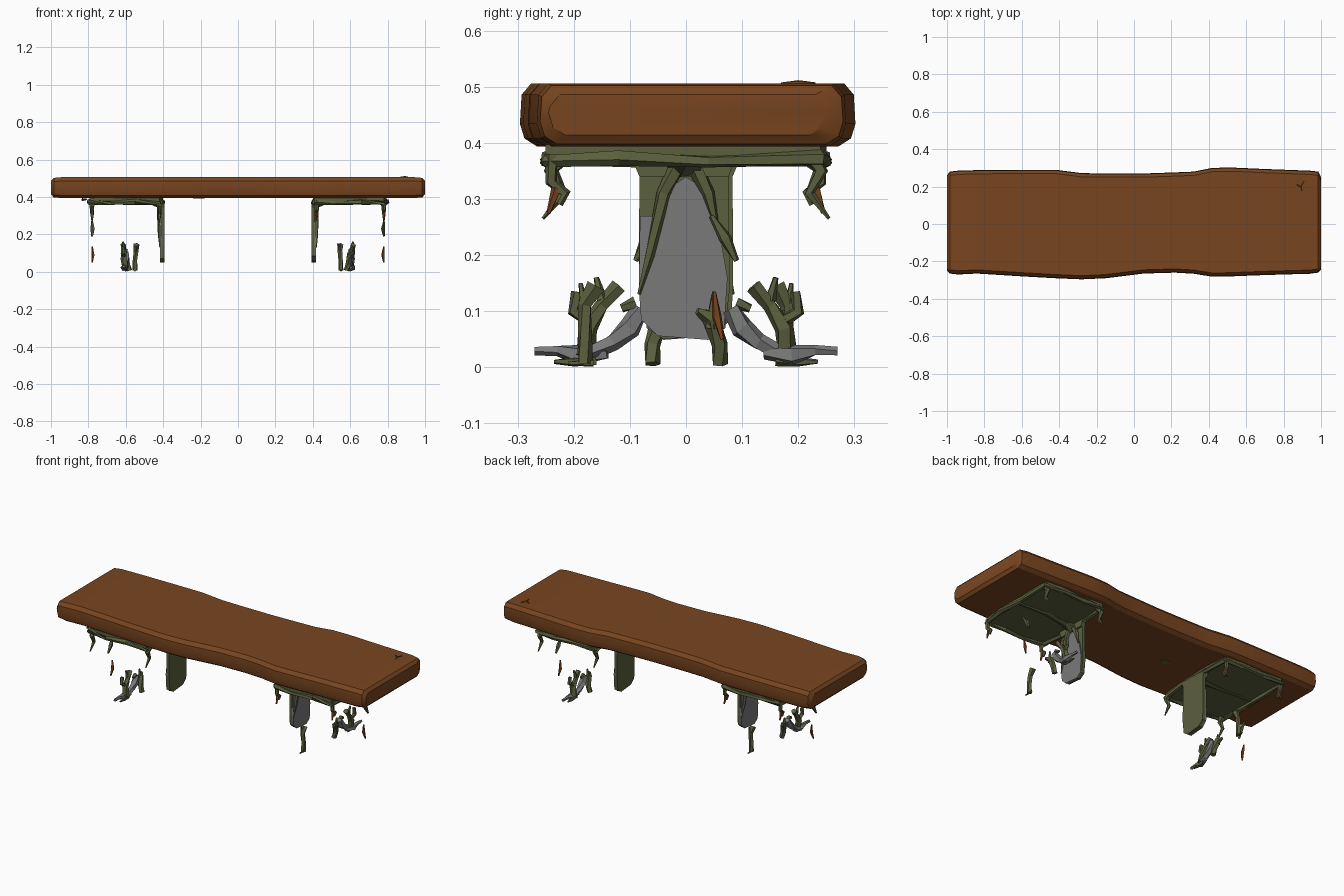
import bpy
import bmesh
import math
from mathutils import Vector

if "Cube" in bpy.data.objects:
    bpy.data.objects.remove(bpy.data.objects["Cube"])

UNIT = 0.01  # part coordinates below are in hundredths


def make_material(name, rgb):
    material = bpy.data.materials.new(name)
    material.use_nodes = True
    color = (*rgb, 1.0)
    material.diffuse_color = color
    material.node_tree.nodes["Principled BSDF"].inputs["Base Color"].default_value = color
    return material


wood = make_material("warm brown wood", (0.19, 0.06, 0.014))
moss = make_material("olive moss", (0.105, 0.115, 0.047))
stone = make_material("grey stone", (0.19, 0.195, 0.19))


def finish(name, bm, material, smooth=False):
    bmesh.ops.recalc_face_normals(bm, faces=bm.faces)
    mesh = bpy.data.meshes.new(name)
    bm.to_mesh(mesh)
    bm.free()
    mesh.materials.append(material)
    obj = bpy.data.objects.new(name, mesh)
    bpy.context.collection.objects.link(obj)
    if smooth:
        bpy.ops.object.select_all(action="DESELECT")
        obj.select_set(True)
        bpy.context.view_layer.objects.active = obj
        bpy.ops.object.shade_smooth_by_angle(angle=math.radians(25))
    return obj


def loft(rings):
    """Bridge a row of equal closed rings and cap both ends."""
    bm = bmesh.new()
    rows = [[bm.verts.new(point) for point in ring] for ring in rings]
    count = len(rows[0])
    for near, far in zip(rows, rows[1:]):
        for i in range(count):
            j = (i + 1) % count
            bm.faces.new((near[i], near[j], far[j], far[i]))
    bm.faces.new(rows[0])
    bm.faces.new(rows[-1])
    return bm


def strand(name, side, path, radii, material, sides=5, flatten=1.0):
    """Faceted tapering shard along a path; side = -1 turns it half round."""
    points = [Vector((side * x, side * y, z)) * UNIT for x, y, z in path]
    rings = []
    for i, (point, radius) in enumerate(zip(points, radii)):
        along = (points[min(i + 1, len(points) - 1)] - points[max(i - 1, 0)]).normalized()
        helper = Vector((1, 0, 0)) if abs(along.x) < 0.8 else Vector((0, 0, 1))
        across = along.cross(helper).normalized()
        depth = along.cross(across)
        ring = []
        for k in range(sides):
            angle = math.tau * k / sides + i * 0.3
            offset = across * math.cos(angle) + depth * math.sin(angle) * flatten
            ring.append(point + offset * radius * UNIT)
        rings.append(ring)
    return finish(name, loft(rings), material)


def plate(name, side, outline, start, end, axis, material):
    """Extrude a flat outline along x (outline y, z) or along z (outline x, y)."""
    rings = []
    for level in (start, end):
        if axis == "x":
            ring = [(side * level, side * a, b) for a, b in outline]
        else:
            ring = [(side * a, side * b, level) for a, b in outline]
        rings.append([Vector(p) * UNIT for p in ring])
    return finish(name, loft(rings), material)


# Plank: wavy-edged slab, rows of x, front edge, back edge, top and bottom inset
stations = [
    (-100, -25, 26, 2), (-98.5, -26.5, 28, 0.4), (-94, -27, 28.5, 0), (-84, -26.5, 28.8, 0),
    (-60, -28, 29, 0), (-42, -29, 29, 0), (-28, -29.6, 27.2, 0), (-15, -29, 27, 0),
    (5, -26.5, 27, 0), (22, -26, 27.6, 0), (32, -26.6, 28, 0), (42, -28.2, 30, 0),
    (52, -28, 30.2, 0), (70, -27.3, 29.4, 0), (94, -26.6, 28.5, 0), (98.5, -26, 28, 0.4),
    (100, -24.5, 25, 2),
]
rings = []
for x, front, back, inset in stations:
    low, high = 39.4 + inset, 50.6 - inset
    # half profile from bottom to top: inset from the edge, height
    half = [(3, low), (0.8, low + 1.4), (0, low + 4), (0.3, high - 2), (2, high)]
    ring = [(x, front + d, z) for d, z in half]
    ring += [(x, back - d, z) for d, z in reversed(half)]
    rings.append([Vector(p) * UNIT for p in ring])
finish("plank", loft(rings), wood, smooth=True)

# Small splinter mark on the top and a moss spot below
strand("top_splinter", 1, [(87, 21, 50.6), (89.5, 20, 50.7), (90, 17, 50.6)], (0.3, 0.5, 0.2), wood)
strand("top_splinter_branch", 1, [(91, 23, 50.6), (89.5, 20, 50.7)], (0.2, 0.5), wood)
plate("underside_moss_spot", 1, [(-24, -1), (-20, -2), (-18, 1), (-22, 2)], 39.1, 39.5, "z", moss)

leg_outline = [(-8.3, 35), (-8.4, 14), (-8, 8.5), (-5, 5.8), (4, 5), (7, 7), (7.8, 14), (7.6, 35)]
stone_outline = [(-8.2, 27), (-8.4, 14), (-8, 8.5), (-5, 5.6), (4, 4.9), (6.8, 7),
                 (7.4, 16), (6, 24), (3, 32), (0, 34), (-3, 32), (-5, 27)]
sheet_outline = [(41, -24), (52, -25), (66, -24.5), (78, -25), (79.5, -12), (79, 4),
                 (79.5, 24), (68, 25), (55, 24), (42, 25), (40.5, 10), (40, -8)]

for side, end in ((1, "left"), (-1, "right")):

    def shard(part, path, radii, material=moss, **options):
        strand(f"{end}_{part}", side, path, radii, material, **options)

    # Mossy bracket under the plank with a thicker rim
    plate(f"{end}_moss_sheet", side, sheet_outline, 37.6, 39.7, "z", moss)
    rim = [(x, y, 37.4 - 0.7 * (i % 2)) for i, (x, y) in enumerate(sheet_outline)]
    shard("moss_rim", rim + rim[:1], [1.5, 1.1] * 6 + [1.5])
    shard("bracket_rib", [(41.5, 0, 35.5), (46, 0, 37), (60, 1, 37.5), (78, 0, 37.5)], (3.5, 2.5, 1.4, 1),
          flatten=0.5)

    # Upright leg: moss behind, stone face outside
    plate(f"{end}_leg_moss", side, leg_outline, 39.2, 41, "x", moss)
    plate(f"{end}_leg_top", side, [(-8.3, 34), (7.6, 34), (9, 38), (-10, 38)], 39.4, 42, "x", moss)
    plate(f"{end}_leg_stone", side, stone_outline, 40.9, 41.7, "x", stone)
    shard("leg_vine_front", [(42, -1, 37), (42, -4, 31), (42, -6.5, 20), (41.8, -8.4, 13)],
          (1.6, 1.3, 0.9, 0.3))
    shard("leg_vine_back", [(42, 1, 37), (42, 4, 31), (42, 5.5, 25)], (1.6, 1.2, 0.4))

    # Drips hanging from the four bracket corners
    for label, x in (("outer", 78), ("inner", 42)):
        shard(f"{label}_drip_back", [(x, 22, 37.5), (x, 24, 35), (x, 22, 31), (x, 25.5, 26.5)],
              (1.8, 1.4, 1, 0.3))
        shard(f"{label}_drip_front", [(x, -24, 38), (x, -24, 33), (x, -21.5, 31), (x, -22.5, 29)],
              (1.2, 1.1, 1, 0.6))
        shard(f"{label}_drip_tip", [(x, -23, 32), (x, -24.5, 27.5)], (1, 0.4), wood)
    shard("floating_vine", [(78, 4.5, 27), (77.7, 7, 23), (78, 9, 19)], (0.5, 1.2, 0.5))
    shard("floating_twig", [(78, 5, 13.5), (77.5, 5.5, 9), (78, 6.5, 5)], (0.4, 0.9, 0.4), wood)

    # Broken post standing on the front side
    shard("front_post", [(55, -18, 0.7), (55, -18, 6), (54.5, -18, 11), (54.5, -16, 14.5)],
          (1.4, 1.3, 1.3, 1.8))
    shard("front_post_tip", [(54.5, -18, 10), (54, -18.8, 15)], (1, 0.4))
    shard("front_post_foot", [(55, -21, 0.7), (55, -16.5, 0.8)], (0.4, 0.7))

    # Small middle stump
    shard("middle_stump", [(58, 6, 0.6), (59, 6, 4), (60, 4.5, 9), (61, 2, 10)], (1.5, 1.5, 1.8, 0.7))
    shard("middle_stump_tip", [(60, 4.5, 7), (60.5, 5, 13)], (1.3, 0.5))

    # Branching root with grey foot on the back side
    shard("root_arch", [(60, 8, 10.5), (60, 10, 7), (60, 13, 4.5), (60, 17, 2.5)],
          (1.6, 2.1, 1.6, 1.4), stone)
    shard("root_foot", [(60, 14, 2.5), (61, 19, 2.2), (61, 23, 3), (61, 27, 2.9)],
          (1.1, 1.9, 1, 0.8), stone)
    shard("root_toe", [(60, 16, 1.4), (60, 20, 1), (60, 23.5, 1)], (1.2, 0.9, 0.4))
    shard("root_stem", [(60, 18, 2), (61, 17.5, 7), (61, 15, 11), (61.5, 12, 14.5)],
          (1.9, 1.8, 1.3, 1.5))
    shard("root_branch", [(61, 17, 8), (61.5, 20, 10), (61.5, 19.5, 13.5)], (1.2, 1.2, 1))
    shard("root_spike", [(61, 15, 12), (61.5, 16, 16)], (1.1, 0.5))
    shard("root_knot", [(60, 9, 11.5), (60, 11.5, 10.5)], (1.2, 0.8))

# Loose bark strip at the outer edge of one bracket
strand("bark_strip", 1, [(-81, -24, 38.8), (-83, -8, 38.6), (-82, 8, 38.8)], (0.5, 0.8, 0.3), wood)
